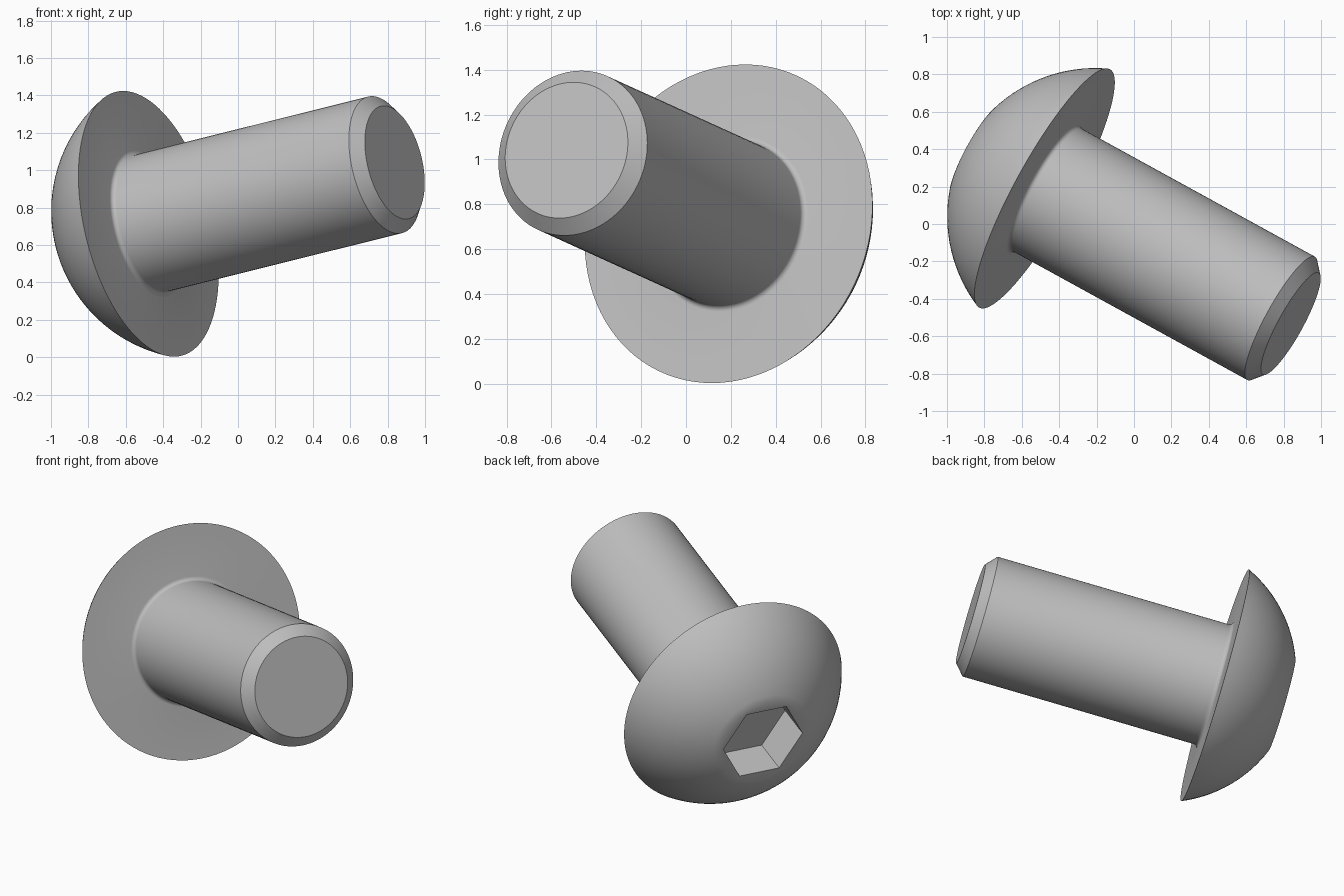
import bpy, bmesh, math
from mathutils import Vector, Matrix

if "Cube" in bpy.data.objects:
    bpy.data.objects.remove(bpy.data.objects["Cube"], do_unlink=True)

SEGMENTS = 96                     # divisible by 6 so the hex corners are exact
HEAD_R, HEAD_H, FLAT_R = 0.727, 0.42, 0.29
SHAFT_R, TIP_R, LENGTH, CHAMFER = 0.376, 0.31, 1.537, 0.06
FILLET = 0.025
HEX_R, HEX_DEPTH = 0.265, 0.243

steel = bpy.data.materials.new("steel_grey")
steel.use_nodes = True
grey = (0.52, 0.52, 0.52, 1)
steel.diffuse_color = grey
steel.node_tree.nodes["Principled BSDF"].inputs["Base Color"].default_value = grey


def ring(bm, radius, z, hexagon=False):
    """One loop of vertices, round or hexagonal."""
    verts = []
    for i in range(SEGMENTS):
        a = math.tau * i / SEGMENTS
        r = radius
        if hexagon:
            r *= math.cos(math.pi / 6) / math.cos(a % (math.pi / 3) - math.pi / 6)
        verts.append(bm.verts.new((r * math.cos(a), r * math.sin(a), z)))
    return verts


# Profile along the axis: z = 0 is the underside of the head, +z the tip
sections = [(HEX_R, HEX_DEPTH - HEAD_H, True), (HEX_R, -HEAD_H, True)]

# Domed head, a spherical cap from the small flat out to the rim
centre = (HEAD_R**2 - FLAT_R**2 - HEAD_H**2) / (2 * HEAD_H)
dome_r = math.hypot(HEAD_R, centre)
start, end = math.asin(FLAT_R / dome_r), math.asin(HEAD_R / dome_r)
for i in range(17):
    t = start + (end - start) * i / 16
    sections.append((dome_r * math.sin(t), centre - dome_r * math.cos(t), False))

# Fillet under the head
for i in range(7):
    t = math.pi / 2 * i / 6
    sections.append((SHAFT_R + FILLET * (1 - math.sin(t)),
                     FILLET * (1 - math.cos(t)), False))

# Shaft and chamfered tip
sections += [(SHAFT_R, LENGTH - CHAMFER, False), (TIP_R, LENGTH, False)]

# Loft the sections and close both ends
bm = bmesh.new()
rings = [ring(bm, *s) for s in sections]
for a, b in zip(rings, rings[1:]):
    for i in range(SEGMENTS):
        j = (i + 1) % SEGMENTS
        bm.faces.new((a[i], a[j], b[j], b[i]))
bm.faces.new(rings[0])
bm.faces.new(rings[-1])
bmesh.ops.recalc_face_normals(bm, faces=bm.faces)

mesh = bpy.data.meshes.new("button_head_bolt")
bm.to_mesh(mesh)
bm.free()
mesh.materials.append(steel)
bolt = bpy.data.objects.new("button_head_bolt", mesh)
bpy.context.collection.objects.link(bolt)

# Lay the bolt along its tilted axis
axis = Vector((0.856, -0.470, 0.2134)).normalized()
side = Vector((-axis.y, axis.x, 0)).normalized()
turn = Matrix((side, axis.cross(side), axis)).transposed().to_4x4()
bolt.matrix_world = Matrix.Translation((-0.478, 0.19, 0.713)) @ turn

bpy.ops.object.select_all(action="DESELECT")
bolt.select_set(True)
bpy.context.view_layer.objects.active = bolt
bpy.ops.object.shade_smooth_by_angle(angle=math.radians(30))
